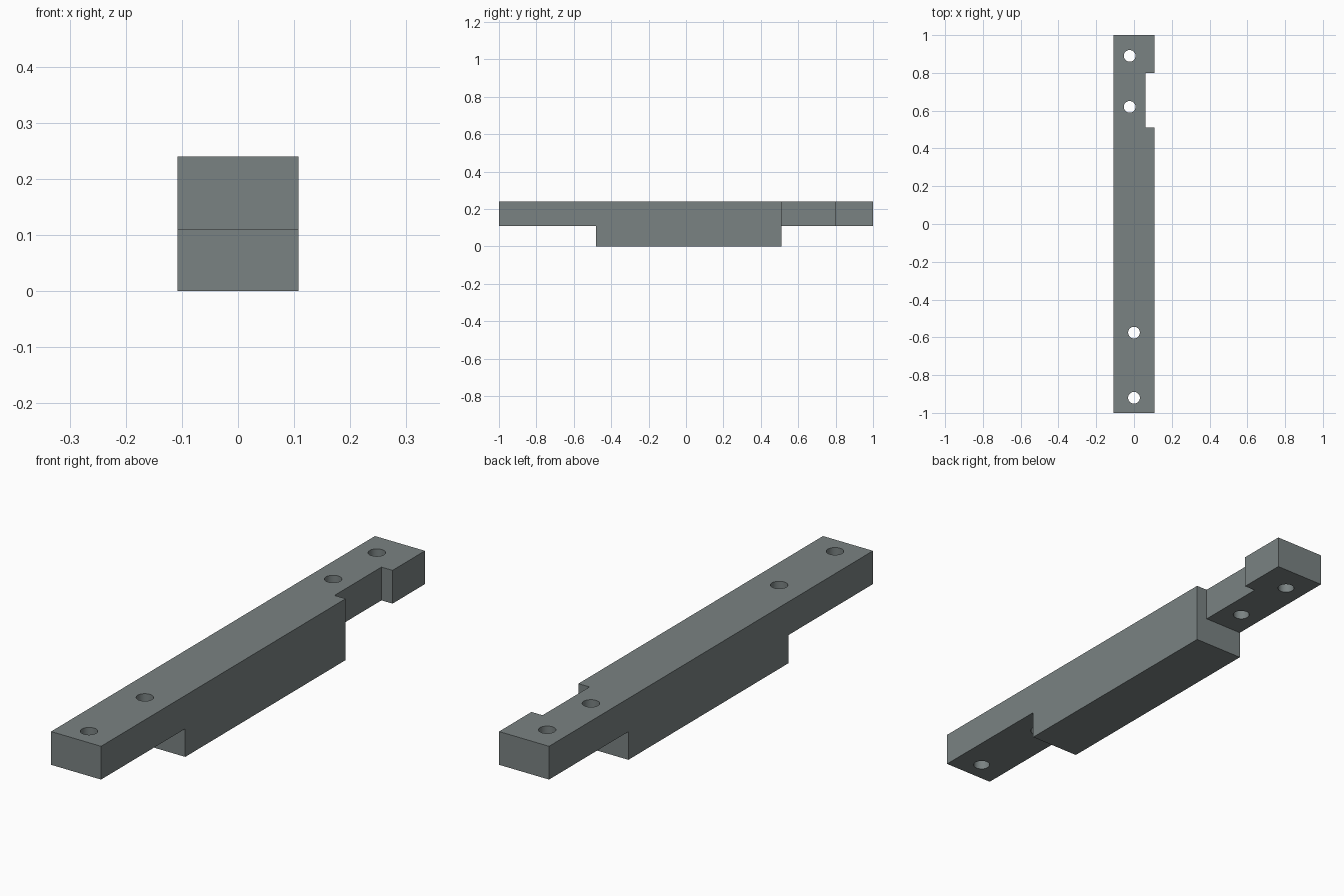
import bpy, bmesh
from mathutils import Matrix, Vector

if "Cube" in bpy.data.objects:
    bpy.data.objects.remove(bpy.data.objects["Cube"])

HALF_W, TOP, STEP = 0.108, 0.24, 0.11

grey = bpy.data.materials.new("slate grey")
grey.diffuse_color = (0.195, 0.225, 0.225, 1)
grey.use_nodes = True
grey.node_tree.nodes["Principled BSDF"].inputs["Base Color"].default_value = grey.diffuse_color


def make_object(name, bm):
    bmesh.ops.recalc_face_normals(bm, faces=bm.faces[:])
    mesh = bpy.data.meshes.new(name)
    bm.to_mesh(mesh)
    bm.free()
    mesh.materials.append(grey)
    obj = bpy.data.objects.new(name, mesh)
    bpy.context.collection.objects.link(obj)
    return obj


def cut(target, cutter):
    cutter.hide_render = True
    cutter.hide_set(True)
    mod = target.modifiers.new(cutter.name, 'BOOLEAN')
    mod.operation = 'DIFFERENCE'
    mod.solver = 'EXACT'
    mod.object = cutter
    bpy.context.view_layer.objects.active = target
    bpy.ops.object.modifier_apply(modifier=mod.name)
    bpy.data.objects.remove(cutter)


# Bar: stepped side profile (y, z) extruded across the width
profile = [(-1, STEP), (-0.48, STEP), (-0.48, 0), (0.51, 0),
           (0.51, STEP), (1, STEP), (1, TOP), (-1, TOP)]
bm = bmesh.new()
side = bm.faces.new([bm.verts.new((-HALF_W, y, z)) for y, z in profile])
new = bmesh.ops.extrude_face_region(bm, geom=[side])["geom"]
bmesh.ops.translate(bm, vec=(2 * HALF_W, 0, 0),
                    verts=[v for v in new if isinstance(v, bmesh.types.BMVert)])
bar = make_object("stepped_bar", bm)

# Side notch in the rear tongue
bm = bmesh.new()
lo, hi = Vector((0.06, 0.51, STEP - 0.05)), Vector((0.2, 0.80, TOP + 0.1))
bmesh.ops.create_cube(bm, size=1, matrix=Matrix.Translation((lo + hi) / 2)
                      @ Matrix.Diagonal((hi - lo).to_4d()))
cut(bar, make_object("notch_cutter", bm))

# Four through holes
for x, y in [(-0.023, 0.89), (-0.023, 0.62), (0, -0.575), (0, -0.92)]:
    bm = bmesh.new()
    bmesh.ops.create_cone(bm, cap_ends=True, segments=48, radius1=0.031,
                          radius2=0.031, depth=1,
                          matrix=Matrix.Translation((x, y, 0.2)))
    cut(bar, make_object("hole_cutter", bm))

# Smooth hole walls, sharp edges elsewhere
bpy.context.view_layer.objects.active = bar
bar.select_set(True)
bpy.ops.object.shade_smooth_by_angle()
